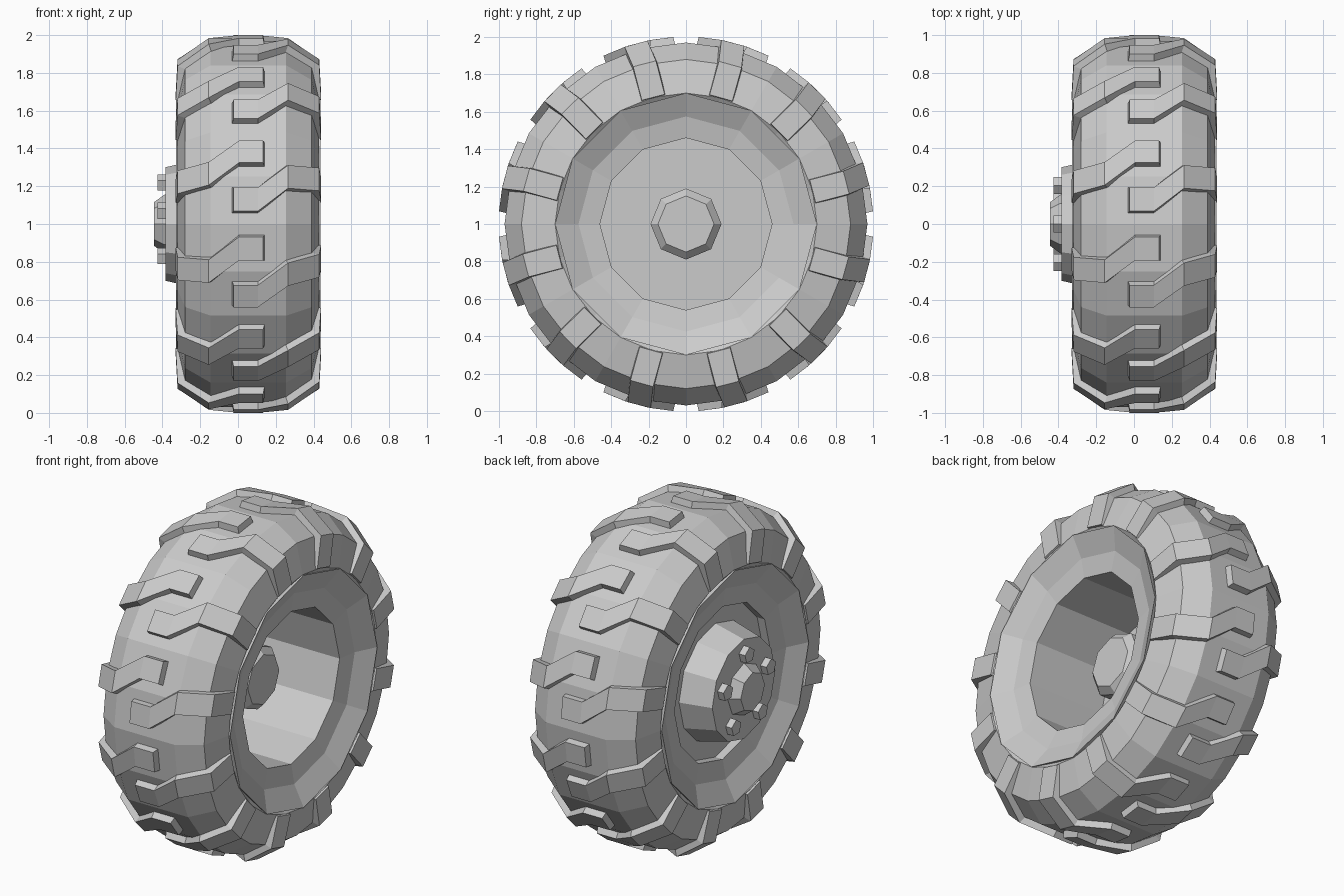
import bpy, bmesh
from math import sin, cos, pi, radians
from mathutils import Vector

if "Cube" in bpy.data.objects:
    bpy.data.objects.remove(bpy.data.objects["Cube"])

grey = bpy.data.materials.new("plain_grey")
grey.use_nodes = True
grey.diffuse_color = (0.6, 0.6, 0.6, 1)
grey.node_tree.nodes["Principled BSDF"].inputs["Base Color"].default_value = (0.6, 0.6, 0.6, 1)

MID = 0.055  # x of the tyre's middle plane


def finish(bm, name):
    bmesh.ops.remove_doubles(bm, verts=bm.verts, dist=0.0005)
    bmesh.ops.recalc_face_normals(bm, faces=bm.faces)
    mesh = bpy.data.meshes.new(name)
    bm.to_mesh(mesh)
    bm.free()
    mesh.materials.append(grey)
    obj = bpy.data.objects.new(name, mesh)
    bpy.context.collection.objects.link(obj)
    return obj


def polar(x, r, angle):
    """Point at distance r from the axle; angle 0 faces front, 90 degrees is up."""
    return Vector((x, -r * cos(angle), 1 + r * sin(angle)))


def lathe(name, profile, sides, closed=False, y=0, z=0):
    """Turn (x, radius) points round the x axis."""
    bm = bmesh.new()
    rings = []
    for x, r in profile:
        if r == 0:
            rings.append([bm.verts.new(polar(x, 0, 0) + Vector((0, y, z)))])
        else:
            rings.append([bm.verts.new(polar(x, r, pi / 2 + 2 * pi * i / sides) + Vector((0, y, z)))
                          for i in range(sides)])
    pairs = list(zip(rings, rings[1:]))
    if closed:
        pairs.append((rings[-1], rings[0]))
    for a, b in pairs:
        for i in range(sides):
            j = (i + 1) % sides
            if len(a) == 1:
                bm.faces.new((a[0], b[i], b[j]))
            elif len(b) == 1:
                bm.faces.new((a[i], a[j], b[0]))
            else:
                bm.faces.new((a[i], a[j], b[j], b[i]))
    return finish(bm, name)


# Tyre carcass
half = [(0.2, 0.97), (0.335, 0.88), (0.375, 0.70), (0.33, 0.64)]
carcass = [(MID + x, r) for x, r in half] + [(MID - x, r) for x, r in reversed(half)]
lathe("tyre", carcass, 24, closed=True)

# Rim with funnel on both sides, deep dish and raised centre
lip = [(0.30, 0.46), (0.32, 0.575), (0.383, 0.70), (0.35, 0.69)]
rim = [(-0.21, 0), (-0.21, 0.345), (-0.21, 0.46)] + lip
rim += [(-x, r) for x, r in reversed(lip)]
rim += [(-0.25, 0.46), (-0.25, 0.345), (-0.44, 0.30), (-0.44, 0)]
lathe("rim", [(MID + x, r) for x, r in rim], 12)

# Hub inside the dish and cap outside
lathe("inner_hub", [(-0.18, 0), (-0.18, 0.19), (0.13, 0.19), (0.17, 0.15), (0.17, 0)], 8)
lathe("hub_cap", [(-0.37, 0), (-0.37, 0.155), (-0.39, 0.155), (-0.445, 0.115), (-0.445, 0)], 8)

# Wheel nuts
for k in range(5):
    a = pi / 2 + 2 * pi * k / 5
    lathe(f"wheel_nut_{k + 1}", [(-0.37, 0), (-0.37, 0.048), (-0.425, 0.048), (-0.425, 0)], 5,
          y=-0.215 * cos(a), z=0.215 * sin(a))

# Tread lugs: (top x, top radius, base x, base radius, swing in degrees)
SECTIONS = [
    (-0.078, 1.0, -0.09, 0.94, 0),
    (0.05, 1.0, 0.05, 0.94, 0),
    (0.21, 1.0, 0.19, 0.94, 7),
    (0.375, 0.885, 0.31, 0.86, 8),
    (0.385, 0.70, 0.35, 0.69, 8),
]


def add_lug(bm, side, angle):
    rows = []
    for tx, tr, bx, br, swing in SECTIONS:
        a = radians(angle + side * swing)
        tangent = Vector((0, sin(a), cos(a)))
        top = polar(MID + side * tx, tr, a)
        base = polar(MID + side * bx, br, a)
        rows.append([bm.verts.new(p) for p in (
            base - tangent * 0.07, top - tangent * 0.063,
            top + tangent * 0.063, base + tangent * 0.07)])
    for a, b in zip(rows, rows[1:]):
        for i in range(4):
            j = (i + 1) % 4
            bm.faces.new((a[i], a[j], b[j], b[i]))
    bm.faces.new(rows[0])
    bm.faces.new(rows[-1])


for side, name in ((1, "left_tread"), (-1, "right_tread")):
    bm = bmesh.new()
    for k in range(12):
        add_lug(bm, side, side * 7.5 + 30 * k)
    finish(bm, name)
